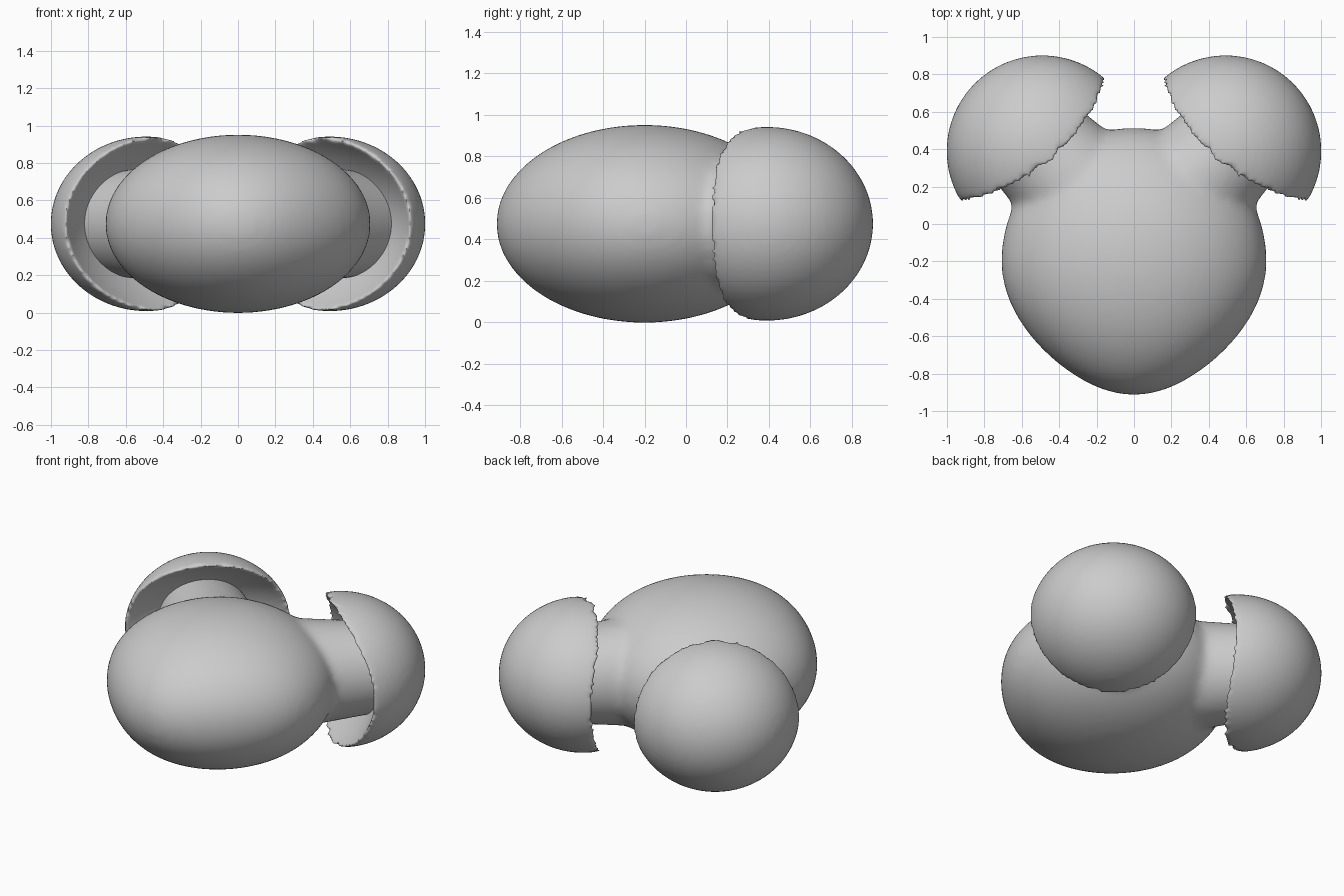
import bpy, bmesh, math
from mathutils import Matrix, Vector

cube = bpy.data.objects.get("Cube")
if cube:
    bpy.data.objects.remove(cube)

MID = 0.475
BODY_C, BODY_R = Vector((0, -0.2, MID)), Vector((0.71, 0.715, 0.477))

grey = bpy.data.materials.new("plain grey")
grey.use_nodes = True
colour = (0.6, 0.6, 0.6, 1)
grey.diffuse_color = colour
grey.node_tree.nodes["Principled BSDF"].inputs["Base Color"].default_value = colour


def ellipsoid(bm, centre, radii, segments=64):
    mat = Matrix.Translation(centre) @ Matrix.Diagonal((*radii, 1))
    return bmesh.ops.create_uvsphere(bm, u_segments=segments, v_segments=segments // 2,
                                     radius=1, matrix=mat)["verts"]


def finish(bm, name):
    mesh = bpy.data.meshes.new(name)
    bm.to_mesh(mesh)
    bm.free()
    mesh.materials.append(grey)
    mesh.polygons.foreach_set("use_smooth", [True] * len(mesh.polygons))
    obj = bpy.data.objects.new(name, mesh)
    bpy.context.collection.objects.link(obj)
    return obj


def soften(obj, voxel, rounds):
    remesh = obj.modifiers.new("fuse", "REMESH")
    remesh.mode = "VOXEL"
    remesh.voxel_size = voxel
    remesh.use_smooth_shade = True
    smooth = obj.modifiers.new("soften", "SMOOTH")
    smooth.factor = 0.5
    smooth.iterations = rounds


# Body: ellipsoid with a narrowed nose, fused with two short diagonal necks
bm = bmesh.new()
for v in ellipsoid(bm, BODY_C, BODY_R):
    t = max(0, (BODY_C.y - v.co.y) / BODY_R.y)
    v.co.x *= 1 - 0.2 * t * t
for side in (-1, 1):
    start, end = Vector((side * 0.25, 0.15, MID)), Vector((side * 0.7, 0.6, MID))
    axis = end - start
    turn = axis.to_track_quat("Z", "Y").to_matrix().to_4x4()
    bmesh.ops.create_cone(bm, cap_ends=True, segments=48, radius1=0.34, radius2=0.27,
                          depth=axis.length,
                          matrix=Matrix.Translation((start + end) / 2) @ turn)
soften(finish(bm, "body"), 0.022, 14)

# Hidden cutter: enlarged body, hollows the underside of each cap
bm = bmesh.new()
ellipsoid(bm, BODY_C, BODY_R * 1.37, 96)
cutter = finish(bm, "cap_cutter")
cutter.hide_render = True
cutter.hide_viewport = True
cutter.display_type = "WIRE"

# Caps: rounded domes with a soft rim
for name, side in (("left_cap", 1), ("right_cap", -1)):
    bm = bmesh.new()
    ellipsoid(bm, (side * 0.49, 0.39, MID), (0.512, 0.512, 0.467))
    cap = finish(bm, name)
    cut = cap.modifiers.new("hollow", "BOOLEAN")
    cut.operation = "DIFFERENCE"
    cut.solver = "EXACT"
    cut.object = cutter
    soften(cap, 0.018, 4)
